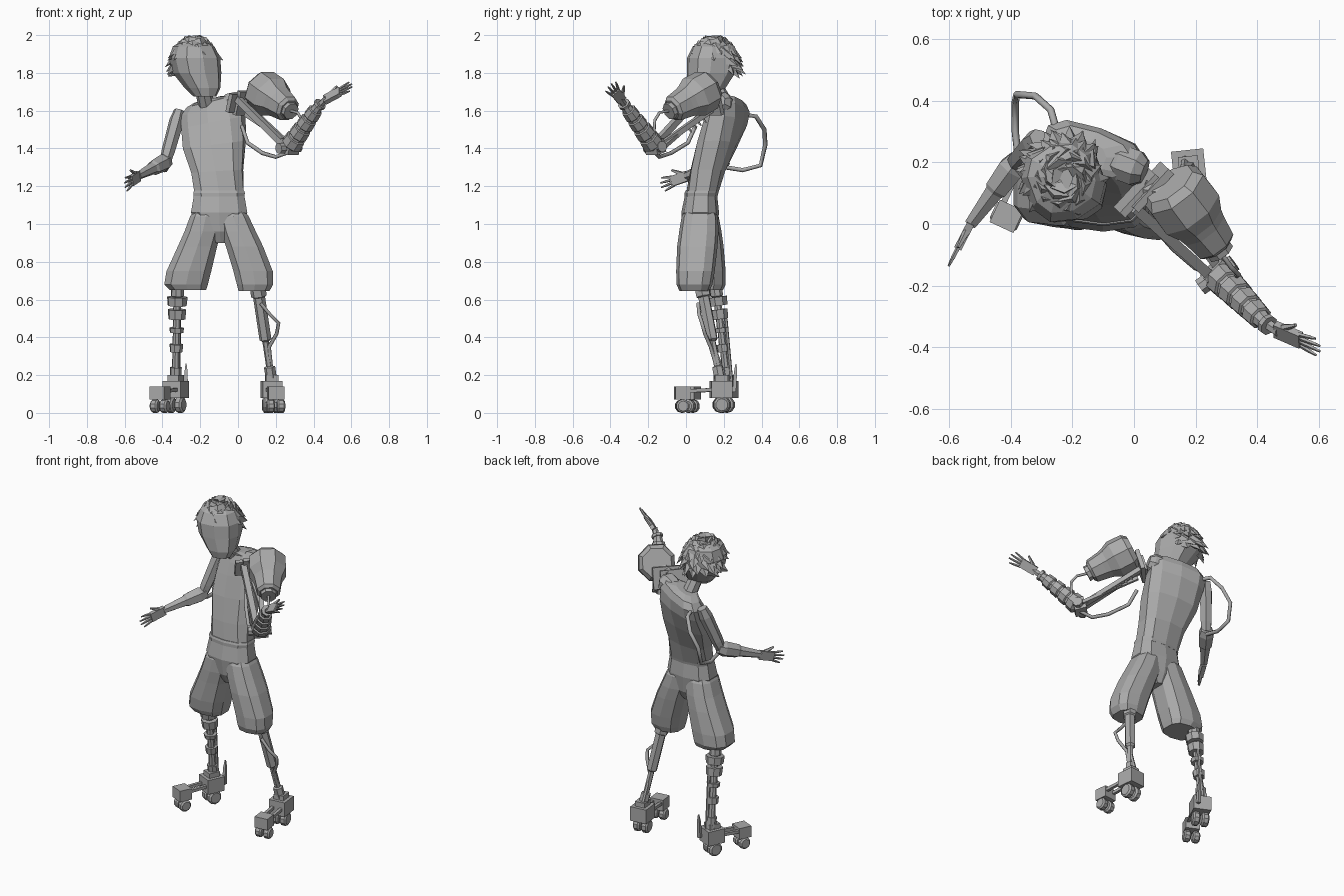
import bpy, bmesh, math, random
from mathutils import Vector, Matrix

random.seed(4)
cube = bpy.data.objects.get("Cube")
if cube:
    bpy.data.objects.remove(cube)

grey = bpy.data.materials.new("plain_grey")
grey.use_nodes = True
grey.diffuse_color = (0.4, 0.4, 0.4, 1)
grey.node_tree.nodes["Principled BSDF"].inputs["Base Color"].default_value = (0.4, 0.4, 0.4, 1)


def finish(name, bm):
    bmesh.ops.recalc_face_normals(bm, faces=bm.faces)
    mesh = bpy.data.meshes.new(name)
    bm.to_mesh(mesh)
    bm.free()
    mesh.materials.append(grey)
    obj = bpy.data.objects.new(name, mesh)
    bpy.context.collection.objects.link(obj)
    return obj


def skin(name, rings):
    """Bridge a list of point rings and cap both ends."""
    bm = bmesh.new()
    rows = [[bm.verts.new(p) for p in ring] for ring in rings]
    n = len(rows[0])
    for a, b in zip(rows, rows[1:]):
        for i in range(n):
            j = (i + 1) % n
            bm.faces.new((a[i], a[j], b[j], b[i]))
    bm.faces.new(rows[0])
    bm.faces.new(rows[-1])
    return finish(name, bm)


def body(name, sections, n=10, square=0.75, tilt=0.0):
    """Upright loft from (z, x, y, rx, ry, yaw) sections."""
    rings = []
    for z, cx, cy, rx, ry, yaw in sections:
        ring = []
        for i in range(n):
            a = math.tau * (i + 0.5) / n
            c, s = math.cos(a), math.sin(a)
            u = math.copysign(abs(c) ** square, c) * rx
            v = math.copysign(abs(s) ** square, s) * ry
            t = math.radians(yaw)
            x, y = u * math.cos(t) - v * math.sin(t), u * math.sin(t) + v * math.cos(t)
            ring.append(Vector((cx + x, cy + y, z + tilt * x * (z - 1.16))))
        rings.append(ring)
    return skin(name, rings)


def limb(name, p, q, profile, n=6):
    """Turned solid between two points, profile is (fraction, radius)."""
    p, q = Vector(p), Vector(q)
    rot = (q - p).to_track_quat('Z', 'Y')
    return skin(name, [[p.lerp(q, t) + rot @ Vector((r * math.cos(math.tau * (i + .5) / n),
                r * math.sin(math.tau * (i + .5) / n), 0)) for i in range(n)] for t, r in profile])


def rod(name, p, q, r, n=6):
    return limb(name, p, q, [(0, r), (1, r)], n)


def block(name, centre, size, turn):
    bm = bmesh.new()
    bmesh.ops.create_cube(bm, size=1, matrix=Matrix.Translation(centre) @ turn @ Matrix.Diagonal((*size, 1)))
    return finish(name, bm)


def cable(name, points, r=0.01):
    curve = bpy.data.curves.new(name, 'CURVE')
    curve.dimensions = '3D'
    curve.bevel_depth, curve.bevel_resolution = r, 1
    curve.use_fill_caps = True
    spline = curve.splines.new('POLY')
    spline.points.add(len(points) - 1)
    for pt, co in zip(spline.points, points):
        pt.co = (*co, 1)
    curve.materials.append(grey)
    obj = bpy.data.objects.new(name, curve)
    bpy.context.collection.objects.link(obj)


def hand(side, wrist, tip, across):
    wrist, tip = Vector(wrist), Vector(tip)
    along = tip - wrist
    length = along.length
    along.normalize()
    across = Vector(across)
    across = (across - along * across.dot(along)).normalized()
    turn = Matrix((across, along, along.cross(across))).transposed().to_4x4()
    block(side + "_palm", wrist + along * length * .3, (0.054, length * .55, 0.025), turn)
    for i in range(4):
        u = (i - 1.5) / 1.5
        base = wrist + along * length * .52 + across * u * 0.022
        end = wrist + along * length * (1 - .1 * u * u) + across * u * 0.036
        limb(f"{side}_finger_{i + 1}", base, end, [(0, .008), (.6, .007), (1, .004)], 5)
    base = wrist + along * length * .2 + across * 0.022
    limb(side + "_thumb", base, base + along * .05 + across * .035, [(0, .013), (1, .006)], 5)


# Torso, neck and belt
body("torso", [(1.16, -.10, .085, .135, .085, 0), (1.28, -.11, .115, .14, .093, -5),
               (1.42, -.125, .165, .168, .103, -10), (1.54, -.13, .21, .172, .1, -16),
               (1.61, -.135, .23, .172, .085, -20), (1.65, -.14, .235, .135, .066, -20),
               (1.66, -.16, .22, .07, .05, -20)], tilt=.5)
limb("raised_left_shoulder", (-.1, .22, 1.62), (.035, .17, 1.65), [(0, .03), (.4, .062), (.8, .062), (1, .04)], 8)
limb("neck", (-.165, .21, 1.62), (-.19, .15, 1.74), [(0, .045), (1, .042)], 8)
body("belt", [(1.145, -.1, .08, .139, .087, 0), (1.165, -.1, .082, .142, .089, 0), (1.178, -.1, .085, .137, .087, 0)])

# Shorts
body("shorts_hips", [(1.155, -.1, .08, .138, .085, 0), (1.06, -.1, .075, .155, .1, 0),
                     (.96, -.095, .075, .1, .088, 0), (.9, -.093, .075, .03, .06, 0)])
body("right_shorts_leg", [(1.09, -.16, .076, .065, .07, 0), (1.04, -.17, .077, .087, .096, 0), (.96, -.187, .084, .1, .104, 0),
                          (.88, -.215, .092, .108, .107, 0), (.75, -.26, .1, .123, .11, 0),
                          (.68, -.275, .105, .12, .105, 0), (.65, -.265, .105, .1, .09, 0)])
body("left_shorts_leg", [(1.09, -.04, .074, .065, .07, 0), (1.04, -.025, .073, .085, .096, 0), (.96, .002, .068, .096, .104, 0),
                         (.88, .035, .06, .102, .107, 0), (.75, .08, .05, .108, .102, 0),
                         (.68, .09, .045, .1, .095, 0), (.645, .085, .045, .085, .08, 0)])

# Head with a broad flat jaw
body("head", [(1.675, -.175, .085, .058, .06, 20), (1.72, -.188, .11, .09, .1, 20),
              (1.80, -.217, .133, .124, .126, 20), (1.88, -.23, .142, .131, .134, 20),
              (1.94, -.235, .147, .106, .11, 20), (1.975, -.235, .15, .055, .055, 20)], 10, .8)

# Flat overlapping locks of hair swept around the crown
hair = bmesh.new()
crown = Vector((-.23, .148, 1.85))
face = Vector((.3, -.95, 0)).normalized()
total = 90
for k in range(total):
    z = 1 - 1.5 * (k + .5) / total
    a = k * 2.39996
    d = Vector((math.sqrt(1 - z * z) * math.cos(a), math.sqrt(1 - z * z) * math.sin(a), z))
    front = d.dot(face)
    if z < (.6 if front > .35 else .3 if front > -.15 else -.35):
        continue
    down = (Vector((d.x, d.y, 0)) - d * .45 - Vector((0, 0, .6 * (1 - z)))).normalized()
    swirl = Vector((-d.y, d.x, 0))
    aim = (d * .1 + down * .7 + swirl * random.uniform(-.1, .8)).normalized()
    base = crown + Vector((d.x * .116, d.y * .122, d.z * .127))
    size = random.uniform(.07, .095)
    side = aim.cross(d).normalized()
    turn = Matrix((side, aim.cross(side), aim)).transposed().to_4x4()
    bmesh.ops.create_cone(hair, cap_ends=True, segments=4, radius1=.045, radius2=0, depth=size,
                          matrix=Matrix.Translation(base + aim * size * .25) @ turn @ Matrix.Diagonal((1, .5, 1, 1)))
finish("hair", hair)

# Right arm, hand and loose cable
limb("right_upper_arm", (-.31, .28, 1.6), (-.385, .195, 1.33), [(0, .03), (.2, .04), (.8, .036), (1, .03)])
limb("right_forearm", (-.375, .21, 1.335), (-.53, 0, 1.255), [(0, .036), (.15, .048), (.45, .042), (.5, .034), (1, .022)])
hand("right", (-.525, .01, 1.255), (-.6, -.135, 1.205), (0, 0, 1))
cable("right_shoulder_cable", [(-.25, .3, 1.58), (-.27, .37, 1.57), (-.32, .415, 1.5), (-.38, .42, 1.42),
                               (-.385, .395, 1.31), (-.385, .3, 1.285), (-.375, .21, 1.3)], .012)

# Left shoulder: mount plates, pod and muzzle ring
arm_turn = Vector((.25, -.23, -.1)).to_track_quat('Y', 'Z').to_matrix().to_4x4()
for i, (x, y) in enumerate(((.01, .1), (.05, .12))):
    block(f"shoulder_plate_{i + 1}", (x, y, 1.64), (.17, .025, .1 + .03 * i), arm_turn)
limb("shoulder_pod", (.115, .13, 1.72), (.27, -.075, 1.605),
     [(0, .09), (.1, .113), (.42, .115), (.6, .09), (.7, .083), (.95, .072), (1, .055)], 8)
limb("pod_ring", (.262, -.065, 1.61), (.282, -.092, 1.595), [(0, .047), (1, .047)], 8)
rod("pod_bracket", (.04, .11, 1.66), (.15, .09, 1.7), .035)

# Left upper arm struts with spring fins
elbow = Vector((.275, -.165, 1.41))
for i, start in enumerate(((.0, .055, 1.66), (.06, .14, 1.61), (.04, .08, 1.58))):
    end = elbow + Vector((-.02 + .02 * i, -.01 + .03 * i, 0))
    rod(f"upper_arm_strut_{i + 1}", start, end, (.024, .02, .014)[i], 4)
for i in range(4):
    p = Vector((.06, .12, 1.6)).lerp(elbow, .15 + .09 * i)
    limb(f"spring_fin_{i + 1}", p, p + Vector((.01, .03, -.035)), [(0, .014), (1, .003)], 4)
block("left_elbow", elbow, (.085, .07, .075), arm_turn)
limb("elbow_pivot", elbow + Vector((-.06, -.04, -.01)), elbow + Vector((.05, .04, .0)), [(0, .03), (1, .03)], 8)

# Left forearm of stepped segments, then the hand
steps = [(0, .038)]
for i in range(4):
    t, r = .04 + i * .22, .058 - .005 * i
    steps += [(t, r - .008), (t + .02, r), (t + .17, r - .003), (t + .18, r - .012)]
limb("left_forearm", elbow, (.43, -.325, 1.63), steps + [(1, .025)], 8)
rod("left_wrist", (.42, -.315, 1.615), (.47, -.35, 1.665), .018)
limb("wrist_ring", (.427, -.322, 1.627), (.438, -.33, 1.638), [(0, .034), (1, .034)], 8)
hand("left", (.455, -.34, 1.655), (.605, -.405, 1.735), (.1, .6, .65))
cable("pod_cable", [(.275, -.085, 1.6), (.315, -.14, 1.59), (.34, -.165, 1.55), (.33, -.17, 1.47)], .008)
cable("left_elbow_cable", [(.02, .05, 1.52), (.05, .01, 1.43), (.13, -.08, 1.375), (.2, -.14, 1.355),
                           (.27, -.165, 1.38)], .011)

# Right shin: stacked collars on a thin core
shin = [(0, .035), (.12, .035)]
for t, h, r in ((.13, .09, .056), (.26, .1, .05), (.45, .05, .04), (.62, .08, .037), (.86, .14, .032)):
    shin += [(t, .022), (t, r), (t + h, r * .92), (t + h, .02)]
limb("right_shin", (-.32, .155, .68), (-.33, .22, .17), shin + [(1.02, .022)], 8)
rod("right_shin_rod", (-.31, .21, .5), (-.315, .24, .17), .01)

# Left shin: straight strut, thin ankle and hanging cable
limb("left_shin", (.1, .08, .69), (.178, .18, .17),
     [(0, .042), (.14, .042), (.15, .032), (.58, .032), (.6, .018), (.85, .018), (.86, .03), (1, .03)], 6)
rod("left_ankle_rod", (.15, .12, .42), (.165, .21, .17), .012)
cable("left_shin_cable", [(.12, .065, .58), (.17, .07, .52), (.215, .085, .475), (.205, .1, .42),
                          (.165, .13, .35), (.175, .16, .25)], .01)


# Wheeled feet: heel block, toe block, twin rails and paired wheels
def foot(side, heel, toe):
    heel, toe = Vector(heel), Vector(toe)
    fwd = (toe - heel).normalized()
    across = Vector((-fwd.y, fwd.x, 0))
    up = Vector((0, 0, 1))
    turn = Matrix((across, -fwd, up)).transposed().to_4x4()
    block(side + "_heel_block", heel + up * .125, (.105, .11, .09), turn)
    block(side + "_ankle_cuff", heel + up * .18, (.065, .07, .04), turn)
    block(side + "_toe_block", toe + up * .105, (.085, .08, .07), turn)
    for s, label in ((-1, "outer"), (1, "inner")):
        off = across * s * .027
        rod(f"{side}_{label}_rail", heel + off + up * .125, toe + off + up * .115, .013, 4)
        for part, base, r in (("heel", heel, .043), ("toe", toe, .036)):
            hub = base + off + up * r
            limb(f"{side}_{part}_{label}_wheel", hub - across * .021, hub + across * .021,
                 [(0, r * .75), (.2, r), (.8, r), (1, r * .75)], 10)


foot("right", (-.33, .205, 0), (-.413, .025, 0))
foot("left", (.178, .185, 0), (.2, -.02, 0))
limb("right_heel_spike", (-.275, .255, .11), (-.275, .265, .26), [(0, .014), (.7, .012), (1, .004)], 4)
